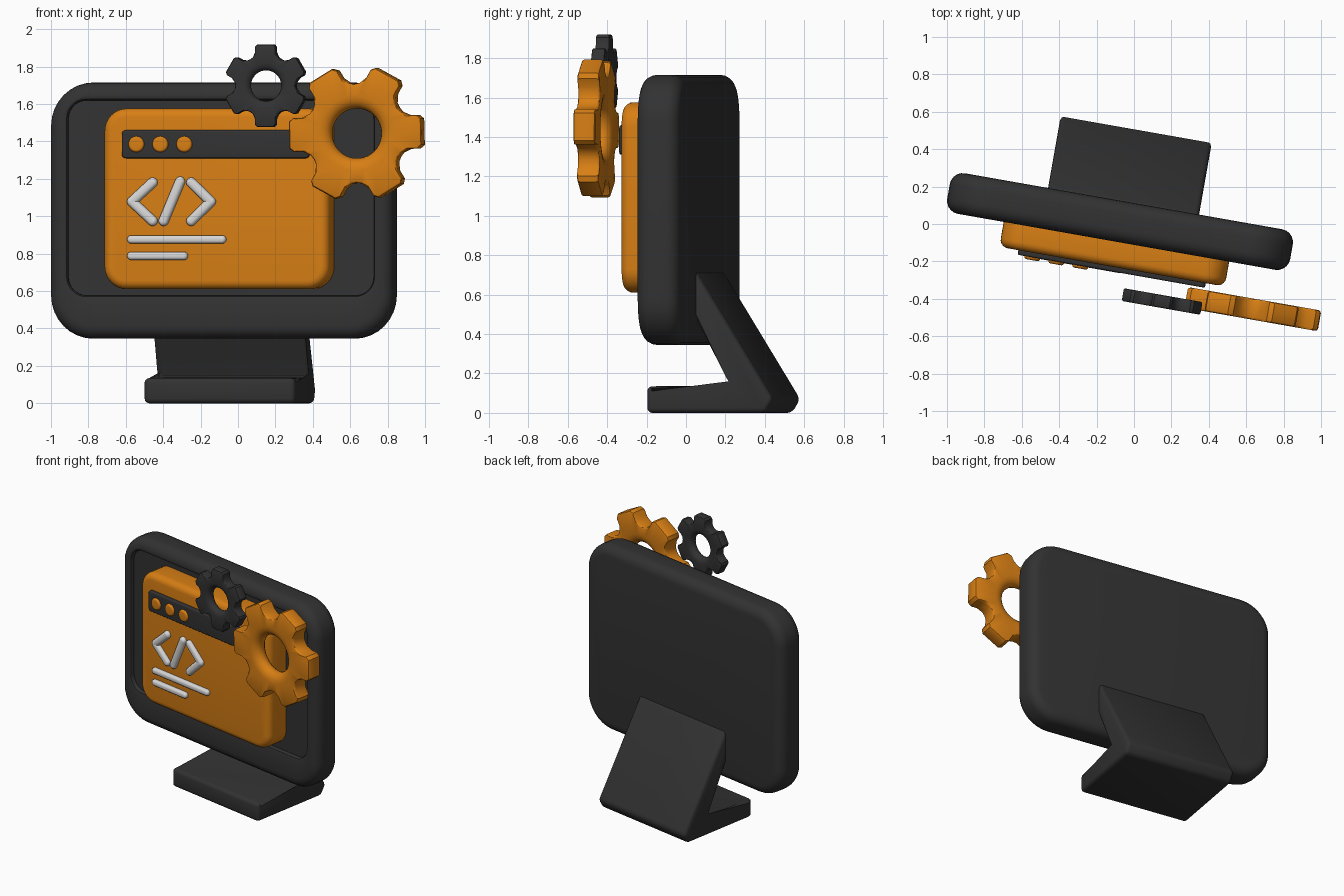
import bpy, bmesh
from math import sin, cos, pi, radians, atan2, hypot
from mathutils import Matrix, Vector

if "Cube" in bpy.data.objects:
    bpy.data.objects.remove(bpy.data.objects["Cube"], do_unlink=True)

TURN = Matrix.Rotation(radians(-10), 4, 'Z')   # the whole model is turned slightly
CX = -0.076                                    # shared centre line of monitor and stand


def material(name, rgb):
    m = bpy.data.materials.new(name)
    m.use_nodes = True
    m.diffuse_color = (*rgb, 1)
    bsdf = m.node_tree.nodes["Principled BSDF"]
    bsdf.inputs["Base Color"].default_value = (*rgb, 1)
    bsdf.inputs["Roughness"].default_value = 0.6
    return m


DARK = material("charcoal", (0.032, 0.032, 0.032))
ORANGE = material("orange", (0.68, 0.21, 0.007))
WHITE = material("light_grey", (0.68, 0.68, 0.68))


def finish(name, bm, mat, place=Matrix()):
    bmesh.ops.remove_doubles(bm, verts=bm.verts, dist=1e-5)
    bmesh.ops.recalc_face_normals(bm, faces=bm.faces)
    me = bpy.data.meshes.new(name)
    bm.to_mesh(me)
    bm.free()
    me.materials.append(mat)
    me.polygons.foreach_set("use_smooth", [True] * len(me.polygons))
    me.set_sharp_from_angle(angle=radians(35))
    ob = bpy.data.objects.new(name, me)
    bpy.context.collection.objects.link(ob)
    ob.matrix_world = TURN @ place
    return ob


def loft(rings, closed=False):
    """Skin a list of equally long point rings; cap the ends or join them up."""
    bm = bmesh.new()
    vs = [[bm.verts.new(p) for p in ring] for ring in rings]
    n = len(vs[0])
    pairs = list(zip(vs, vs[1:])) + ([(vs[-1], vs[0])] if closed else [])
    for a, b in pairs:
        for i in range(n):
            j = (i + 1) % n
            bm.faces.new((a[i], a[j], b[j], b[i]))
    if not closed:
        bm.faces.new(vs[0])
        bm.faces.new(vs[-1])
    return bm


def rounded_ring(hw, hh, r, y, z=0.0, seg=8):
    """Rounded rectangle in the upright plane at depth y."""
    pts = []
    for k, (sx, sz) in enumerate([(1, 1), (-1, 1), (-1, -1), (1, -1)]):
        for i in range(seg + 1):
            a = pi / 2 * (k + i / seg)
            pts.append((sx * (hw - r) + r * cos(a), y, z + sz * (hh - r) + r * sin(a)))
    return pts


def slab_rings(hw, hh, r, back, front, bevel_back, bevel_front, seg=5):
    rings = []
    for i in range(seg + 1):
        a = pi / 2 * i / seg
        d = bevel_back * (1 - sin(a))
        rings.append(rounded_ring(hw - d, hh - d, max(r - d, 0.002), back - bevel_back * (1 - cos(a))))
    for i in range(seg + 1):
        a = pi / 2 * i / seg
        d = bevel_front * (1 - cos(a))
        rings.append(rounded_ring(hw - d, hh - d, max(r - d, 0.002), front + bevel_front * (1 - sin(a))))
    return rings


def slab(name, mat, x, z, hw, hh, r, back, front, bevel, tilt=0.0):
    bm = loft(slab_rings(hw, hh, r, back, front, 0.004, bevel))
    return finish(name, bm, mat, Matrix.Translation((x, 0, z)) @ Matrix.Rotation(-tilt, 4, 'Y'))


def stroke(name, a, b, r):
    """Rounded stick between two (x, z) points on the window."""
    dx, dz = b[0] - a[0], b[1] - a[1]
    slab(name, WHITE, (a[0] + b[0]) / 2, (a[1] + b[1]) / 2, hypot(dx, dz) / 2 + r, r, r,
         -0.235, -0.272, r * 0.8, atan2(dz, dx))


# Monitor body with a recessed screen
rings = slab_rings(0.931, 0.685, 0.23, 0.11, -0.11, 0.07, 0.07)
for grow, y in [(0.018, -0.11), (0.006, -0.106), (0, -0.095), (0, -0.08)]:
    rings.append(rounded_ring(0.83 + grow, 0.522 + grow, 0.1 + grow, y, 0.068))
finish("monitor", loft(rings), DARK, Matrix.Translation((CX, 0, 1.03)))

# Stand: folded plate, base plus leaning back leg
profile = [(-0.145, 0), (-0.145, 0.135), (0.322, 0.135), (0.03, 0.605),
           (0.03, 0.72), (0.108, 0.72), (0.507, 0.07), (0.465, 0)]
bm = loft([[(CX + side * 0.41, y, z) for y, z in profile] for side in (-1, 1)])
bmesh.ops.bevel(bm, geom=bm.edges[:], offset=0.025, segments=3, profile=0.5, affect='EDGES')
finish("stand", bm, DARK)

# Window panel, title bar and buttons
slab("window_panel", ORANGE, CX, 1.093, 0.612, 0.483, 0.12, -0.075, -0.245, 0.045)
slab("title_bar", DARK, CX, 1.385, 0.509, 0.075, 0.022, -0.235, -0.27, 0.01)
for i in range(3):
    slab(f"window_button_{i + 1}", ORANGE, -0.504 + 0.13 * i, 1.385, 0.043, 0.043, 0.043,
         -0.26, -0.285, 0.014)

# Code symbol and text lines
for side, tip, apex in [("left", -0.42, -0.532), ("right", -0.21, -0.104)]:
    stroke(f"{side}_bracket_upper", (apex, 1.078), (tip, 1.18), 0.027)
    stroke(f"{side}_bracket_lower", (apex, 1.078), (tip, 0.975), 0.027)
stroke("slash", (-0.36, 0.975), (-0.271, 1.185), 0.027)
stroke("text_line_long", (-0.535, 0.876), (-0.042, 0.876), 0.022)
stroke("text_line_short", (-0.535, 0.788), (-0.25, 0.788), 0.022)


def gear(name, mat, x, y, z, size, turn):
    """Six-toothed gear with a softly rounded hole."""
    half = [(0.36, 0.0), (0.36, 0.07), (0.338, 0.09), (0.29, 0.09),
            (0.27 * cos(radians(24)), 0.27 * sin(radians(24)))]
    valley = (0.265 * cos(pi / 6), 0.265 * sin(pi / 6))
    tooth = [(r, -t) for r, t in half[:0:-1]] + half + [valley]
    outline = []
    for k in range(6):
        spin = Matrix.Rotation(k * pi / 3, 2)
        outline += [spin @ Vector(p) for p in tooth]
    n = len(outline)
    start = -pi / 6 + 2 * pi / n
    T = 0.056

    def outer(s, depth):
        return [(p.x * s, depth, p.y * s) for p in outline]

    def hole(r, depth):
        return [(r * cos(start + 2 * pi * i / n), depth, r * sin(start + 2 * pi * i / n)) for i in range(n)]

    rings = [outer(0.96, T), outer(0.985, T - 0.004), outer(1, T - 0.014),
             outer(1, 0.014 - T), outer(0.985, 0.004 - T), outer(0.96, -T)]
    for i in range(9):
        a = pi * i / 8
        rings.append(hole(0.2 - 0.067 * sin(a), -T * cos(a)))
    place = Matrix.Translation((x, y, z)) @ Matrix.Rotation(radians(-turn), 4, 'Y') @ Matrix.Scale(size, 4)
    finish(name, loft(rings, closed=True), mat, place)


gear("large_gear", ORANGE, 0.705, -0.338, 1.443, 1.0, 1.5)
gear("small_gear", DARK, 0.22, -0.382, 1.698, 0.615, 30)
